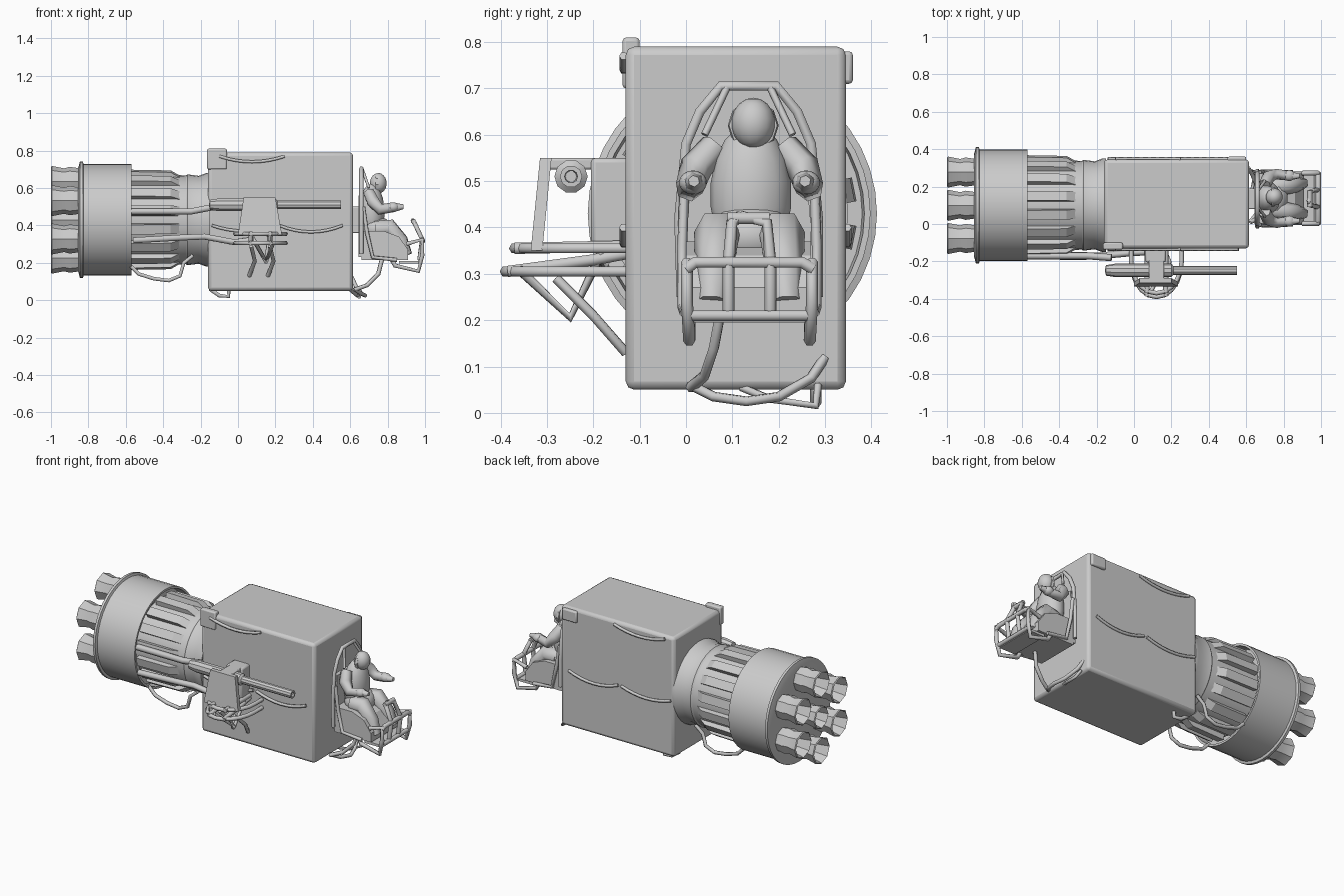
import bpy, bmesh, math
from mathutils import Vector

CY, CZ = 0.10, 0.43  # axis of the engine


def add_mesh(name, verts, faces, smooth=None):
    me = bpy.data.meshes.new(name)
    me.from_pydata(verts, [], faces)
    bm = bmesh.new()
    bm.from_mesh(me)
    bmesh.ops.recalc_face_normals(bm, faces=bm.faces)
    bm.to_mesh(me)
    bm.free()
    ob = bpy.data.objects.new(name, me)
    bpy.context.collection.objects.link(ob)
    if smooth:
        bpy.ops.object.select_all(action='DESELECT')
        ob.select_set(True)
        bpy.context.view_layer.objects.active = ob
        bpy.ops.object.shade_smooth_by_angle(angle=math.radians(smooth))
    return ob


def lathe(name, profile, n, cy=CY, cz=CZ, smooth=35):
    """Revolve (x, radius) points about an axis along x."""
    vs = [(x, cy + r * math.cos(2 * math.pi * i / n), cz + r * math.sin(2 * math.pi * i / n))
          for x, r in profile for i in range(n)]
    fs = [(j * n + i, j * n + (i + 1) % n, (j + 1) * n + (i + 1) % n, (j + 1) * n + i)
          for j in range(len(profile) - 1) for i in range(n)]
    fs.append(tuple(range((len(profile) - 1) * n, len(profile) * n)))
    return add_mesh(name, vs, fs, smooth)


def box(name, lo, hi, bevel=0.0):
    vs = [(x, y, z) for x in (lo[0], hi[0]) for y in (lo[1], hi[1]) for z in (lo[2], hi[2])]
    fs = [(0, 1, 3, 2), (4, 6, 7, 5), (0, 4, 5, 1), (2, 3, 7, 6), (0, 2, 6, 4), (1, 5, 7, 3)]
    ob = add_mesh(name, vs, fs, 35)
    if bevel:
        m = ob.modifiers.new("bevel", 'BEVEL')
        m.width, m.segments = bevel, 2
    return ob


def prism(name, outline, offset):
    """Extrude a planar outline of 3D points by an offset."""
    n, off = len(outline), Vector(offset)
    vs = [Vector(p) for p in outline] + [Vector(p) + off for p in outline]
    fs = [tuple(range(n)), tuple(range(n, 2 * n))]
    fs += [(i, (i + 1) % n, n + (i + 1) % n, n + i) for i in range(n)]
    return add_mesh(name, vs, fs)


def tube(name, pts, r, closed=False, radii=None, res=1):
    """Round bar through points, with optional radius factor at each."""
    cu = bpy.data.curves.new(name, 'CURVE')
    cu.dimensions, cu.bevel_depth, cu.bevel_resolution, cu.use_fill_caps = '3D', r, res, True
    sp = cu.splines.new('POLY')
    sp.points.add(len(pts) - 1)
    for i, p in enumerate(pts):
        sp.points[i].co = (*p, 1)
        sp.points[i].radius = radii[i] if radii else 1
    sp.use_cyclic_u = closed
    tmp = bpy.data.objects.new(name + "_path", cu)
    bpy.context.collection.objects.link(tmp)
    dg = bpy.context.evaluated_depsgraph_get()
    me = bpy.data.meshes.new_from_object(tmp.evaluated_get(dg))
    bpy.data.objects.remove(tmp)
    ob = bpy.data.objects.new(name, me)
    bpy.context.collection.objects.link(ob)
    return ob


def ball(name, loc, scale):
    bm = bmesh.new()
    bmesh.ops.create_uvsphere(bm, u_segments=14, v_segments=9, radius=1)
    for v in bm.verts:
        v.co = Vector(loc) + Vector(a * b for a, b in zip(v.co, scale))
    for f in bm.faces:
        f.smooth = True
    me = bpy.data.meshes.new(name)
    bm.to_mesh(me)
    bm.free()
    bpy.context.collection.objects.link(bpy.data.objects.new(name, me))


# Cargo container with raised corner fittings
box("container", (-0.16, -0.13, 0.05), (0.615, 0.345, 0.79), 0.018)
box("corner_fitting_front", (-0.165, -0.137, 0.70), (-0.06, -0.10, 0.81), 0.008)
box("corner_fitting_back", (0.50, 0.32, 0.71), (0.60, 0.36, 0.78), 0.008)
tube("bottom_hook", [(-0.15, 0.28, 0.06), (-0.10, 0.28, 0.025), (-0.05, 0.28, 0.02), (-0.05, 0.28, 0.06)], 0.012)

# Cords hanging on the container's long sides
for side, y in (("front", -0.135), ("back", 0.348)):
    for k, (x0, x1, z, sag) in enumerate([(-0.10, 0.25, 0.77, 0.03), (0.22, 0.56, 0.40, 0.035), (-0.14, 0.2, 0.40, 0.03)]):
        pts = [(x0 + (x1 - x0) * t / 8, y, z - sag * (1 - (t / 4 - 1) ** 2)) for t in range(9)]
        tube(f"cord_{side}_{k}", pts, 0.009)

# Engine: waist with slats, flare to the container, thrust drum
lathe("waist", [(-0.60, 0.24), (-0.34, 0.24), (-0.24, 0.235), (-0.15, 0.235)], 32)
lathe("waist_collar", [(-0.29, 0.23), (-0.27, 0.243), (-0.21, 0.235), (-0.17, 0.25), (-0.15, 0.25)], 32)
for i in range(16):
    a = 2 * math.pi * (i + 0.5) / 16
    rad = Vector((0, math.cos(a), math.sin(a)))
    tan = Vector((0, -math.sin(a), math.cos(a))) * 0.026
    c = Vector((0, CY, CZ))
    prof = [(-0.58, 0.22), (-0.58, 0.268), (-0.36, 0.264), (-0.31, 0.235), (-0.31, 0.22)]
    prism(f"slat_{i}", [c + rad * r + Vector((x, 0, 0)) - tan for x, r in prof], tan * 2)
lathe("thrust_drum", [(-0.62, 0.22), (-0.62, 0.28), (-0.57, 0.285), (-0.57, 0.298), (-0.825, 0.298), (-0.83, 0.312),
                      (-0.845, 0.312), (-0.855, 0.275), (-0.855, 0.01)], 40)

# Six nozzles in a ring around a smaller centre one
for i in range(7):
    a = math.radians(30 + 60 * i)
    d, s = (0.205, 1) if i < 6 else (0, 0.85)
    prof = [(-0.83, 0.068), (-0.90, 0.078), (-0.93, 0.07), (-0.995, 0.083), (-1.0, 0.076), (-0.93, 0.06), (-0.88, 0.05)]
    lathe(f"nozzle_{i}", [(x, r * s) for x, r in prof], 8, CY + d * math.cos(a), CZ + d * math.sin(a), 30)

# Fuel pipes along the waist, and hanging hoses
tube("pipe_upper", [(-0.57, -0.17, 0.475), (-0.25, -0.17, 0.475), (-0.12, -0.18, 0.50)], 0.019)
tube("pipe_lower", [(-0.56, -0.17, 0.32), (-0.30, -0.175, 0.335), (-0.18, -0.17, 0.34), (-0.02, -0.155, 0.31), (0.06, -0.15, 0.32)], 0.018)
for side, y in (("front", -0.05), ("back", 0.25)):
    tube(f"hose_{side}", [(-0.58, y, 0.19), (-0.53, y, 0.14), (-0.45, y, 0.115), (-0.37, y, 0.105), (-0.31, y, 0.13),
                          (-0.29, y, 0.20), (-0.24, y, 0.24)], 0.011)
tube("front_hose", [(0.61, 0.30, 0.12), (0.63, 0.27, 0.075), (0.66, 0.2, 0.035), (0.68, 0.13, 0.025), (0.66, 0.06, 0.035), (0.62, 0.01, 0.06)], 0.011)
tube("seat_hose", [(0.62, 0.01, 0.055), (0.69, 0.04, 0.08), (0.75, 0.06, 0.14), (0.77, 0.075, 0.22)], 0.012)
tube("bottom_hose", [(0.60, 0.12, 0.055), (0.63, 0.18, 0.03), (0.65, 0.28, 0.015), (0.62, 0.285, 0.06)], 0.009)

# Side gun with shield
lathe("gun_barrel", [(-0.155, 0.005), (-0.15, 0.028), (-0.10, 0.036), (0.20, 0.036), (0.21, 0.024), (0.55, 0.024), (0.55, 0.014), (0.50, 0.012)],
      10, -0.248, 0.51)
prism("gun_shield", [(0.03, -0.315, 0.55), (0.20, -0.315, 0.55), (0.235, -0.335, 0.35), (0.0, -0.335, 0.35)], (0, 0.025, 0))
box("gun_mount", (0.06, -0.205, 0.36), (0.17, -0.12, 0.55), 0.01)
box("gun_bracket", (0.08, -0.31, 0.525), (0.16, -0.19, 0.55), 0.005)
# Gun platform: half ring, cross rails and struts
for k, (z, r) in enumerate([(0.355, 0.17), (0.305, 0.19)]):
    pts = [(0.12 + 0.135 * math.cos(a), -0.2 - r * math.sin(a), z) for a in [math.pi * i / 10 for i in range(11)]]
    tube(f"platform_ring_{k}", [(0.255, -0.12, z)] + pts + [(-0.015, -0.12, z)], 0.012)
for k, x in enumerate((0.07, 0.17)):
    tube(f"platform_rail_{k}", [(x, -0.37, 0.355), (x, -0.12, 0.36)], 0.014)
    tube(f"platform_floor_rail_{k}", [(x, -0.385, 0.305), (x, -0.2, 0.33), (x, -0.12, 0.345)], 0.014)
    tube(f"v_strut_{k}", [(x + 0.02, -0.36, 0.31), (0.15, -0.25, 0.205), (x, -0.18, 0.35)], 0.011)
    tube(f"wall_strut_{k}", [(x, -0.28, 0.29), (x + 0.02, -0.20, 0.21), (x - 0.01, -0.13, 0.13)], 0.011)

# Pilot's chair: back hoop, back plate, seat
hoop = [(-0.01, 0.25), (-0.015, 0.42), (0.0, 0.58), (0.03, 0.65), (0.075, 0.705), (0.195, 0.705), (0.24, 0.65), (0.27, 0.58), (0.285, 0.42), (0.285, 0.25)]
tube("chair_hoop", [(0.66, y, z) for y, z in hoop], 0.012)
prism("chair_back", [(0.645, CY + 0.035 + (y - 0.135) * 0.9 - 0.0, z - 0.02) for y, z in hoop[:3] + hoop[7:]], (0.025, 0, 0))
box("chair_bracket", (0.60, 0.08, 0.36), (0.66, 0.19, 0.50), 0.006)
prism("seat", [(0.66, 0.0, 0.215), (0.91, 0.0, 0.215), (0.91, 0.0, 0.27), (0.86, 0.0, 0.34), (0.78, 0.0, 0.37), (0.66, 0.0, 0.37)], (0, 0.27, 0))
for k, y in enumerate((0.04, 0.23)):
    tube(f"hoop_strap_{k}", [(0.665, 0.135 + (y - 0.135) * 0.5, 0.70), (0.70, y, 0.60)], 0.008)

# Pilot
ball("pilot_torso", (0.715, 0.14, 0.47), (0.07, 0.088, 0.155))
ball("pilot_hips", (0.74, 0.14, 0.38), (0.085, 0.10, 0.07))
ball("pilot_head", (0.75, 0.145, 0.625), (0.046, 0.047, 0.055))
lathe("pilot_helmet_rim", [(0.735, 0.02), (0.735, 0.055), (0.75, 0.052), (0.755, 0.02)], 10, 0.145, 0.62)
for name, s in (("left", 1), ("right", -1)):
    y = lambda d: 0.137 + s * d
    tube(f"pilot_{name}_arm", [(0.70, y(0.075), 0.575), (0.72, y(0.115), 0.53), (0.76, y(0.13), 0.485), (0.83, y(0.12), 0.497), (0.885, y(0.12), 0.50)],
         0.036, radii=[0.9, 1, 0.85, 0.75, 0.35])
    tube(f"pilot_{name}_leg", [(0.74, y(0.06), 0.38), (0.81, y(0.07), 0.39), (0.87, y(0.075), 0.32), (0.90, y(0.08), 0.24)],
         0.05, radii=[1, 1, 0.85, 0.7])
    ball(f"pilot_{name}_glove", (0.83, y(0.122), 0.497), (0.032, 0.03, 0.026))
    tube(f"armrest_{name}", [(0.67, y(0.14), 0.50), (0.69, y(0.145), 0.36), (0.72, y(0.145), 0.23), (0.85, y(0.14), 0.215)], 0.011)

# Foot cage and control loop
    tube(f"cage_{name}_side", [(0.90, y(0.135), 0.30), (0.985, y(0.135), 0.325), (0.985, y(0.135), 0.24), (0.965, y(0.13), 0.155),
                               (0.84, y(0.13), 0.185), (0.82, y(0.13), 0.22)], 0.013)
    tube(f"control_{name}_bar", [(0.935, 0.118, 0.425), (0.945, y(0.038), 0.41), (0.985, y(0.045), 0.325), (0.97, y(0.045), 0.215)], 0.013)
tube("cage_top_bar", [(0.985, 0.0, 0.31), (0.985, 0.02, 0.325), (0.985, 0.25, 0.325), (0.985, 0.275, 0.31)], 0.014)
tube("cage_bottom_bar", [(0.975, 0.0, 0.21), (0.975, 0.272, 0.21)], 0.013)
tube("control_grip", [(0.94, 0.09, 0.42), (0.94, 0.18, 0.42)], 0.014)
box("footplate", (0.86, 0.01, 0.195), (0.97, 0.262, 0.21))
